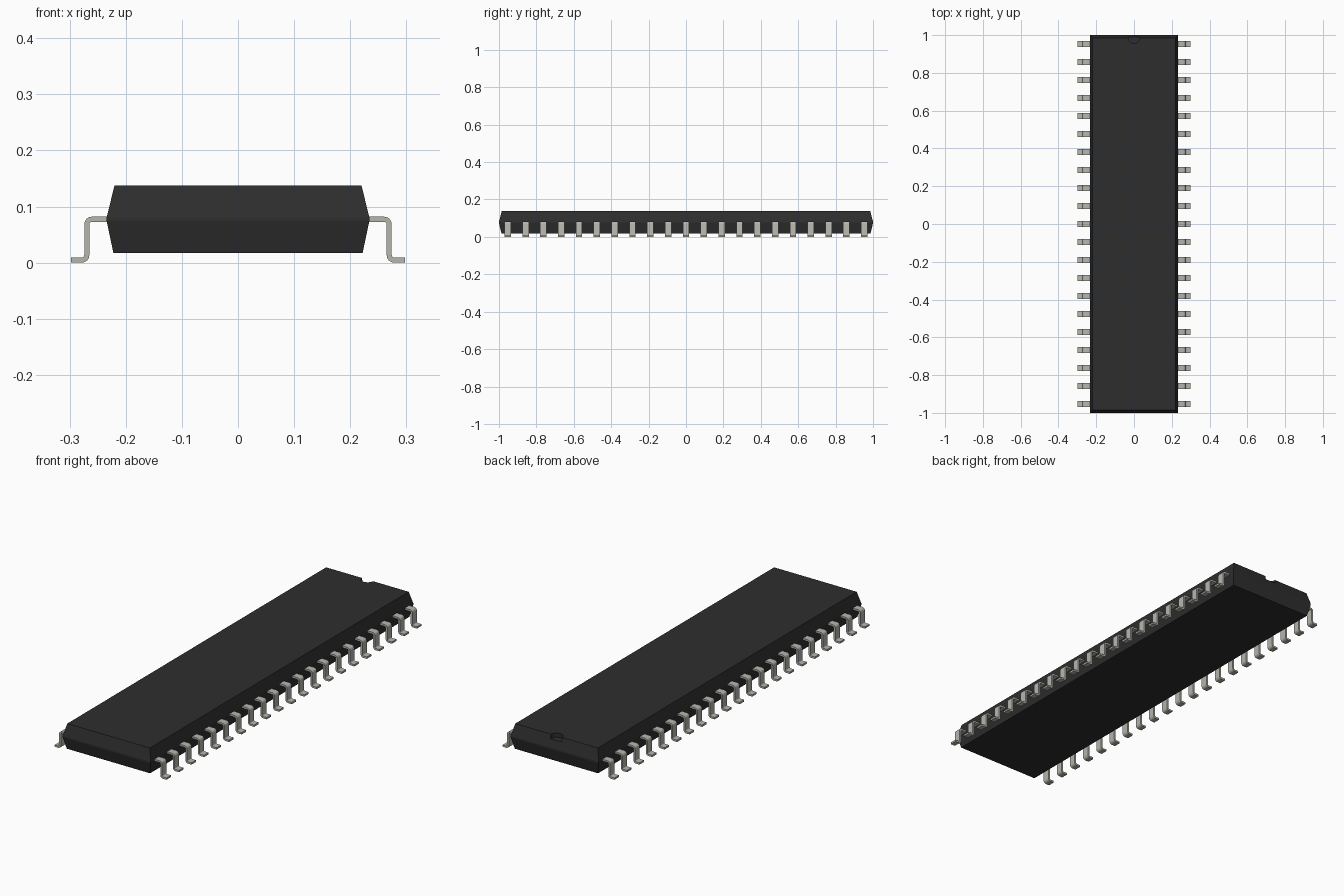
import bpy, bmesh
from math import cos, sin, pi, radians
from mathutils import Vector

cube = bpy.data.objects.get("Cube")
if cube:
    bpy.data.objects.remove(cube, do_unlink=True)


def material(name, color, roughness, metallic=0.0):
    mat = bpy.data.materials.new(name)
    mat.use_nodes = True
    mat.diffuse_color = color
    bsdf = mat.node_tree.nodes["Principled BSDF"]
    bsdf.inputs["Base Color"].default_value = color
    bsdf.inputs["Roughness"].default_value = roughness
    bsdf.inputs["Metallic"].default_value = metallic
    return mat


plastic = material("black plastic", (0.027, 0.027, 0.027, 1), 0.7)
metal = material("tin grey", (0.47, 0.465, 0.42, 1), 0.5)


def add_object(name, bm, mat):
    bmesh.ops.recalc_face_normals(bm, faces=bm.faces)
    mesh = bpy.data.meshes.new(name)
    bm.to_mesh(mesh)
    bm.free()
    mesh.materials.append(mat)
    obj = bpy.data.objects.new(name, mesh)
    bpy.context.collection.objects.link(obj)
    return obj


def activate(obj):
    bpy.ops.object.select_all(action='DESELECT')
    obj.select_set(True)
    bpy.context.view_layer.objects.active = obj


# Moulded body: stacked rectangles, widest at the parting band
TOP = 0.138
sections = [(0.222, 0.986, 0.017), (0.234, 1.0, 0.074),
            (0.234, 1.0, 0.081), (0.22, 0.985, TOP)]
bm = bmesh.new()
rings = [[bm.verts.new((sx * hx, sy * hy, z))
          for sx, sy in ((-1, -1), (1, -1), (1, 1), (-1, 1))]
         for hx, hy, z in sections]
for low, high in zip(rings, rings[1:]):
    for i in range(4):
        j = (i + 1) % 4
        bm.faces.new((low[i], low[j], high[j], high[i]))
bm.faces.new(rings[0][::-1])
bm.faces.new(rings[-1])
body = add_object("body", bm, plastic)

# Round orientation notch cut into the back end
bpy.ops.mesh.primitive_cylinder_add(vertices=32, radius=0.03, depth=0.04,
                                    location=(0, 0.987, TOP))
cutter = bpy.context.object
cutter.name = "notch_cutter"
cutter.hide_render = True
cutter.data.materials.append(plastic)
cut = body.modifiers.new("notch", 'BOOLEAN')
cut.object = cutter
cut.solver = 'EXACT'
activate(body)
bpy.ops.object.modifier_apply(modifier=cut.name)
bpy.data.objects.remove(cutter, do_unlink=True)

# Gull-wing lead outline: two rounded bends, offset to either side
THICK, WIDTH, BEND = 0.009, 0.034, 0.009
SHOULDER_Z, FOOT_Z, LEG_X = 0.0775, THICK / 2, 0.2695
STEPS = 4


def lead_outline(offset):
    points = [(0.225, SHOULDER_Z + offset)]
    for i in range(STEPS + 1):
        a = pi / 2 * (1 - i / STEPS)
        r = BEND + offset
        points.append((LEG_X - BEND + r * cos(a), SHOULDER_Z - BEND + r * sin(a)))
    for i in range(STEPS + 1):
        a = pi + pi / 2 * i / STEPS
        r = BEND - offset
        points.append((LEG_X + BEND + r * cos(a), FOOT_Z + BEND + r * sin(a)))
    points.append((0.298, FOOT_Z + offset))
    return points


def add_lead(bm, side, y):
    upper, lower = lead_outline(THICK / 2), lead_outline(-THICK / 2)
    rows = [[bm.verts.new((side * x, y + s * WIDTH / 2, z))
             for (x, z), s in ((u, -1), (u, 1), (l, 1), (l, -1))]
            for u, l in zip(upper, lower)]
    for a, b in zip(rows, rows[1:]):
        for i in range(4):
            j = (i + 1) % 4
            bm.faces.new((a[i], a[j], b[j], b[i]))
    bm.faces.new(rows[0])
    bm.faces.new(rows[-1][::-1])


# A row of leads along each long side
COUNT, PITCH = 21, 0.0953
for name, side in (("left_leads", 1), ("right_leads", -1)):
    bm = bmesh.new()
    for n in range(COUNT):
        add_lead(bm, side, (n - (COUNT - 1) / 2) * PITCH)
    leads = add_object(name, bm, metal)
    activate(leads)
    bpy.ops.object.shade_smooth_by_angle(angle=radians(35))
